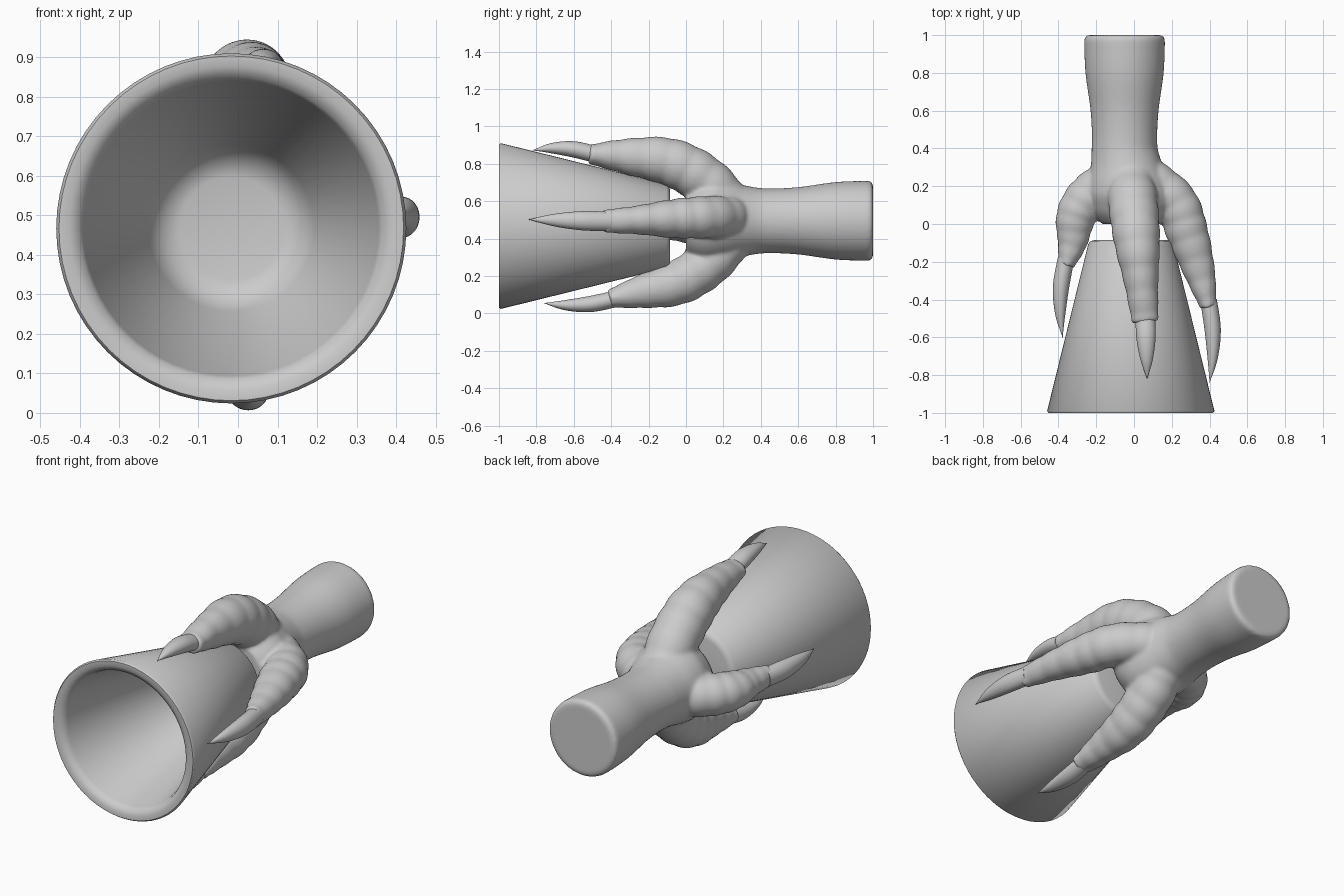
import bpy, bmesh, math
from mathutils import Vector

if "Cube" in bpy.data.objects:
    bpy.data.objects.remove(bpy.data.objects["Cube"])

X, Z = Vector((1, 0, 0)), Vector((0, 0, 1))

def skin(name, rings, n=32):
    """Closed tube through rings given as (centre, half-axis u, half-axis v)."""
    bm = bmesh.new()
    loops = []
    for c, u, v in rings:
        angles = [2 * math.pi * i / n for i in range(n)]
        loops.append([bm.verts.new(c + u * math.cos(w) + v * math.sin(w)) for w in angles])
    for a, b in zip(loops, loops[1:]):
        for i in range(n):
            j = (i + 1) % n
            bm.faces.new((a[i], a[j], b[j], b[i]))
    bm.faces.new(loops[0])
    bm.faces.new(loops[-1])
    bmesh.ops.recalc_face_normals(bm, faces=bm.faces)
    me = bpy.data.meshes.new(name)
    bm.to_mesh(me)
    bm.free()
    ob = bpy.data.objects.new(name, me)
    bpy.context.collection.objects.link(ob)
    return ob

def select(obs):
    bpy.ops.object.select_all(action='DESELECT')
    for o in obs:
        o.select_set(True)
    bpy.context.view_layer.objects.active = obs[0]

def smooth(ob):
    select([ob])
    bpy.ops.object.shade_smooth_by_angle(angle=math.radians(50))

def spline(pts, k=12):
    """Catmull-Rom resampling of equal-length tuples."""
    out = []
    for i in range(len(pts) - 1):
        p = [pts[max(i - 1, 0)], pts[i], pts[i + 1], pts[min(i + 2, len(pts) - 1)]]
        for s in range(k):
            t = s / k
            out.append([0.5 * (2 * b + (c - a) * t + (2 * a - 5 * b + 4 * c - d) * t * t
                               + (3 * b - a - 3 * c + d) * t ** 3) for a, b, c, d in zip(*p)])
    return out + [list(pts[-1])]

def limb(name, pts, radial, lateral, wrinkle=0.0):
    """Curved limb; points are (y, radial offset, sideways offset, half width, half depth)."""
    P = spline(pts)
    C = [Vector((0, y, 0.48)) + radial * r + lateral * s for y, r, s, a, b in P]
    rings = []
    for i, c in enumerate(C):
        t = (C[min(i + 1, len(C) - 1)] - C[max(i - 1, 0)]).normalized()
        u = t.cross(radial).normalized()
        v = u.cross(t)
        f = 1 + wrinkle * (2 * abs(math.sin(i * 0.5)) - 1)
        rings.append((c, u * max(P[i][3], .002) * f, v * max(P[i][4], .002) * f))
    return skin(name, rings)

def lathe(name, prof, centre, n=64):
    """Round body along y; profile points are (y, radius), centre(y) gives x and z."""
    rings = []
    for y, r in prof:
        x, z = centre(y)
        rings.append((Vector((x, y, z)), X * r, Z * r))
    return skin(name, rings, n)

# Hollow cone cup
cup = lathe("cup", [(-.085, .19), (-.09, .212), (-.105, .225), (-.99, .443), (-1, .436), (-1, .41),
                    (-.985, .382), (-.96, .373), (-.27, .21), (-.21, .17), (-.2, .13)],
            lambda y: (-.017, .467))
smooth(cup)

# Leg stem flaring into the palm
stem = lathe("hand", spline([(0, .16), (.06, .205), (.14, .225), (.22, .215), (.32, .188), (.43, .173),
                             (.6, .18), (.8, .207), (.975, .214)], 6) + [(.992, .208), (1, .195)],
             lambda y: (-.01 - .04 * min(1, max(0, (y - .1) / .3)), .48 + .015 * min(1, y / .15)))

# Each toe: radial and sideways direction, finger end y, radial offsets along it,
# sideways shift at start and end, claw tip y and radial offset, thickness scale
toes = {
    "top": (Z, X, -.52, (.08, .23, .33, .36, .37), (-.02, .06), (-.82, .392), 1.1),
    "right": (X, Z, -.44, (.08, .22, .285, .35, .395), (.04, .012), (-.84, .4), .95),
    "bottom": (-Z, X, -.41, (.08, .21, .315, .365, .402), (-.01, .022), (-.76, .425), 1.03),
    "left": (-X, Z, -.22, (.1, .23, .305, .327, .36), (-.01, -.01), (-.6, .378), .92),
}
finger_shape = ((0, .11, .1), (.2, .118, .118), (.45, .11, .115), (.75, .08, .085), (1, .064, .046))
claw_shape = ((0, 1), (.35, .98), (.7, .62), (1, 0))
fingers = []
for key, (rad, lat, end, offs, (s0, s1), (tip_y, tip_r), k) in toes.items():
    path = [(.26 + (end - .26) * t, r, s0 + (s1 - s0) * t, a * k, b * k)
            for (t, a, b), r in zip(finger_shape, offs)]
    fingers.append(limb(key + "_finger", path, rad, lat, 0.025))
    start = end + .035
    claw = [(start + (tip_y - start) * t, offs[-1] + (tip_r - offs[-1]) * t + .022 * math.sin(math.pi * t),
             s1 + .01 * t, .052 * w, .044 * w) for t, w in claw_shape]
    smooth(limb(key + "_claw", claw, rad, lat))

# Fuse stem, palm and fingers into one soft skin
select([stem] + fingers)
bpy.ops.object.join()
m = stem.modifiers.new("fuse", 'REMESH')
m.mode = 'VOXEL'
m.voxel_size = 0.011
m.use_smooth_shade = True
m = stem.modifiers.new("soften", 'SMOOTH')
m.factor = 0.5
m.iterations = 5
